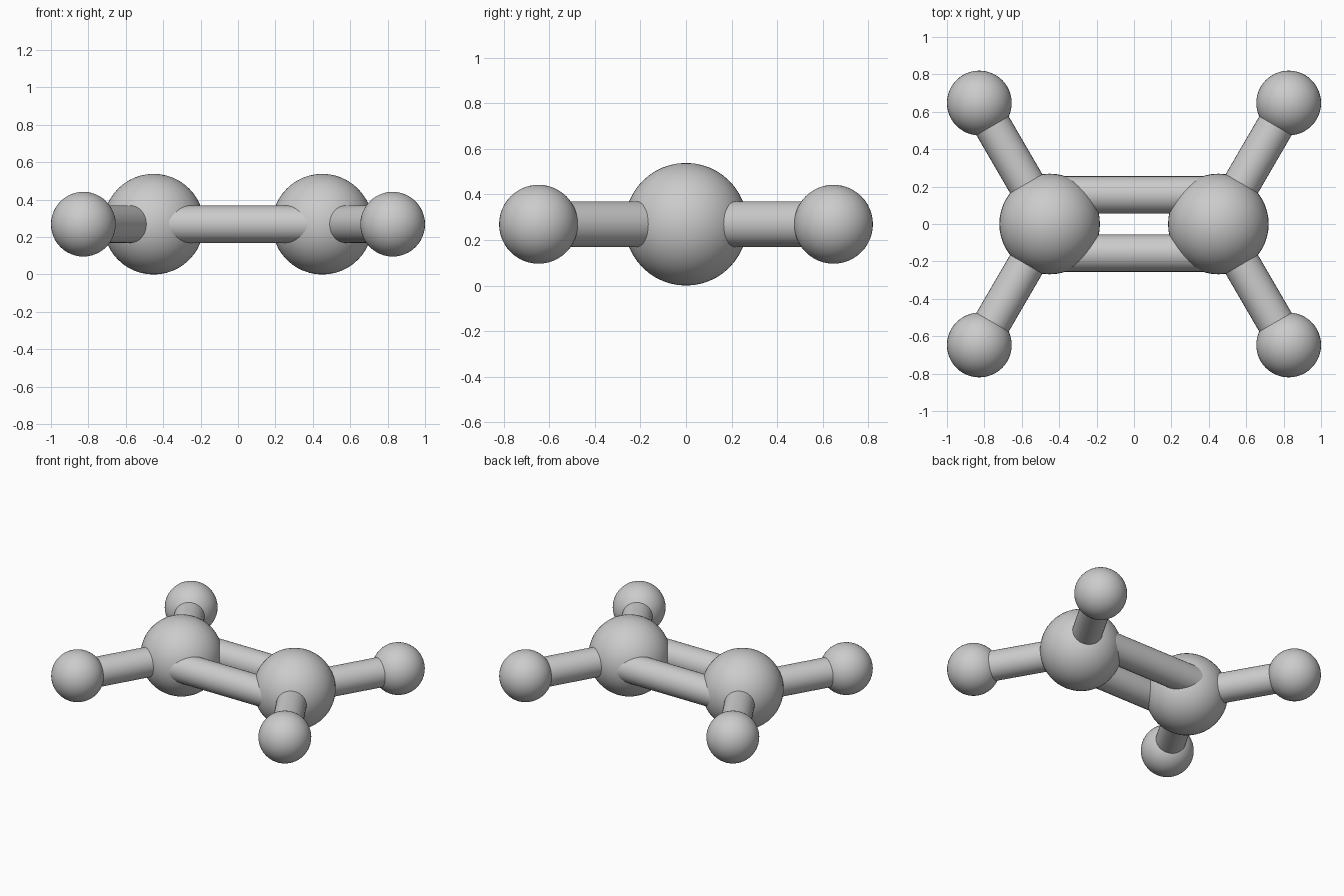
import bpy
from mathutils import Vector

if "Cube" in bpy.data.objects:
    bpy.data.objects.remove(bpy.data.objects["Cube"])

R_BIG, R_SMALL, R_BOND = 0.269, 0.173, 0.1
Z = R_BIG


def smooth(name):
    ob = bpy.context.object
    ob.name = name
    bpy.ops.object.shade_smooth_by_angle()
    return ob


def atom(name, loc, radius):
    bpy.ops.mesh.primitive_uv_sphere_add(segments=48, ring_count=24, radius=radius, location=loc)
    smooth(name)


def bond(name, a, b):
    a, b = Vector(a), Vector(b)
    d = b - a
    bpy.ops.mesh.primitive_cylinder_add(vertices=32, radius=R_BOND, depth=d.length, location=(a + b) / 2)
    ob = smooth(name)
    ob.rotation_euler = d.to_track_quat('Z', 'Y').to_euler()


for sx, side in ((-1, "left"), (1, "right")):
    # Large central atom
    centre = (sx * 0.451, 0, Z)
    atom(f"large_atom_{side}", centre, R_BIG)
    for sy, end in ((-1, "front"), (1, "back")):
        # Small outer atom and its single bond
        outer = (sx * 0.827, sy * 0.647, Z)
        atom(f"small_atom_{side}_{end}", outer, R_SMALL)
        bond(f"outer_bond_{side}_{end}", centre, outer)

# Double bond between the large atoms
for sy, end in ((-1, "front"), (1, "back")):
    bond(f"double_bond_{end}", (-0.451, sy * 0.156, Z), (0.451, sy * 0.156, Z))
